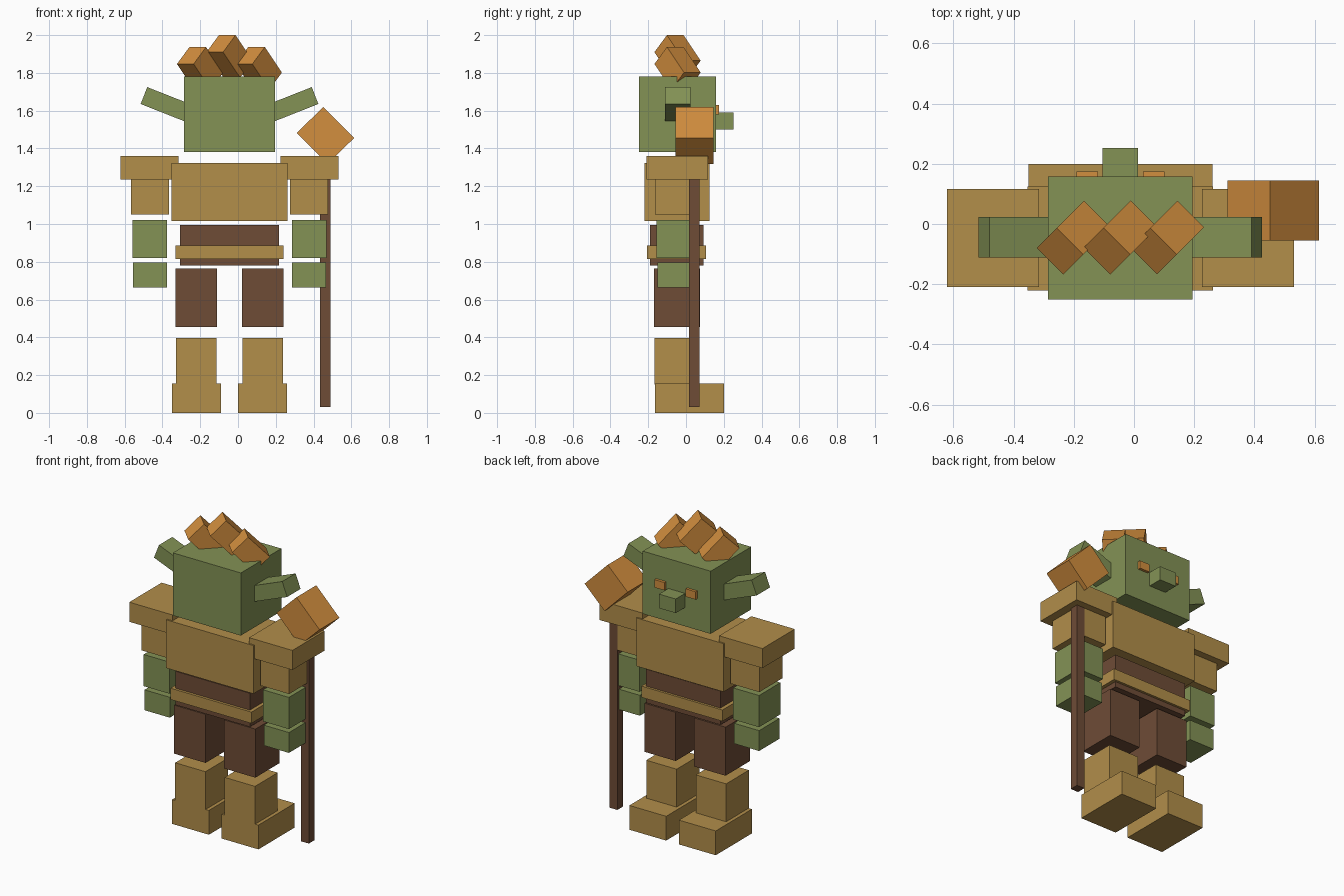
import bpy
from mathutils import Matrix, Vector

if "Cube" in bpy.data.objects:
    bpy.data.objects.remove(bpy.data.objects["Cube"])


def lin(c):
    c /= 255
    return c / 12.92 if c <= 0.04045 else ((c + 0.055) / 1.055) ** 2.4


def material(name, *rgb):
    m = bpy.data.materials.new(name)
    m.diffuse_color = (*[lin(c) for c in rgb], 1)
    m.use_nodes = True
    m.node_tree.nodes["Principled BSDF"].inputs["Base Color"].default_value = m.diffuse_color
    return m


GREEN = material("green_skin", 131, 146, 85)
TAN = material("tan_leather", 178, 142, 74)
BROWN = material("dark_brown", 110, 76, 54)
ORANGE = material("orange", 210, 142, 62)

MID = -0.045  # body centre line


def block(name, mat, center, axes):
    """Box from a centre and three full-length edge vectors."""
    bpy.ops.mesh.primitive_cube_add(size=1)
    ob = bpy.context.object
    ob.name = ob.data.name = name
    m = Matrix([Vector(a) for a in axes]).transposed()
    if m.determinant() < 0:
        m.col[0] = -m.col[0]
    ob.data.transform(m.to_4x4())
    ob.location = center
    ob.data.materials.append(mat)
    return ob


def box(name, mat, x, y, z):
    """Upright box from its ranges."""
    s = [b - a for a, b in (x, y, z)]
    c = [(a + b) / 2 for a, b in (x, y, z)]
    return block(name, mat, c, [(s[0], 0, 0), (0, s[1], 0), (0, 0, s[2])])


def pair(name, mat, inner, outer, y, z):
    """Two boxes mirrored about the body centre line."""
    box("left_" + name, mat, (MID - outer, MID - inner), y, z)
    box("right_" + name, mat, (MID + inner, MID + outer), y, z)


# Head, nose and eyes (face looks toward +y)
box("head", GREEN, (-0.285, 0.195), (-0.25, 0.158), (1.38, 1.78))
box("nose", GREEN, (-0.104, 0.014), (0.15, 0.252), (1.5, 1.59))
pair("eye", ORANGE, 0.075, 0.146, (0.15, 0.175), (1.58, 1.63))

# Ears slanting up and outward
for side, name in ((-1, "left_ear"), (1, "right_ear")):
    along = Vector((side * 0.93, 0, 0.367))
    up = Vector((-side * 0.367, 0, 0.93))
    tip = Vector((MID + side * 0.453, -0.044, 1.68))
    block(name, GREEN, tip - along * 0.13, [along * 0.26, (0, 0.135, 0), up * 0.096])

# Tufts of hair: tilted blocks hung from their top edge
down_front = Vector((0.0905, 0.0905, -0.135))
down_back = Vector((-0.066, -0.066, -0.09))
for i, edge in enumerate(((-0.213, -0.057, 1.937), (-0.057, -0.057, 2.0), (0.098, -0.057, 1.937))):
    block(f"hair_tuft_{i + 1}", ORANGE, Vector(edge) + (down_front + down_back) / 2,
          [(0.088, -0.088, 0), down_front, down_back])

# Torso and belt
box("chest", TAN, (-0.353, 0.263), (-0.22, 0.125), (1.015, 1.323))
box("waist", BROWN, (-0.308, 0.217), (-0.19, 0.092), (0.78, 0.995))
box("belt", TAN, (-0.332, 0.24), (-0.207, 0.107), (0.815, 0.887))

# Arms
pair("shoulder_pad", TAN, 0.27, 0.576, (-0.21, 0.116), (1.235, 1.36))
pair("upper_arm", TAN, 0.32, 0.522, (-0.165, 0.07), (1.05, 1.24))
pair("forearm", GREEN, 0.33, 0.513, (-0.155, 0.06), (0.82, 1.022))
pair("hand", GREEN, 0.332, 0.51, (-0.15, 0.055), (0.665, 0.795))

# Legs
pair("thigh", BROWN, 0.065, 0.287, (-0.17, 0.075), (0.455, 0.765))
pair("shin", TAN, 0.068, 0.282, (-0.167, 0.062), (0.15, 0.397))
pair("foot", TAN, 0.045, 0.305, (-0.165, 0.2), (0, 0.155))

# Staff with a tilted block on its end
box("staff", BROWN, (0.435, 0.49), (0.015, 0.071), (0.03, 1.36))
block("staff_head", ORANGE, (0.4625, 0.045, 1.4685),
      [(0.163, 0, -0.164), (0, 0.2, 0), (0.141, 0, 0.137)])
